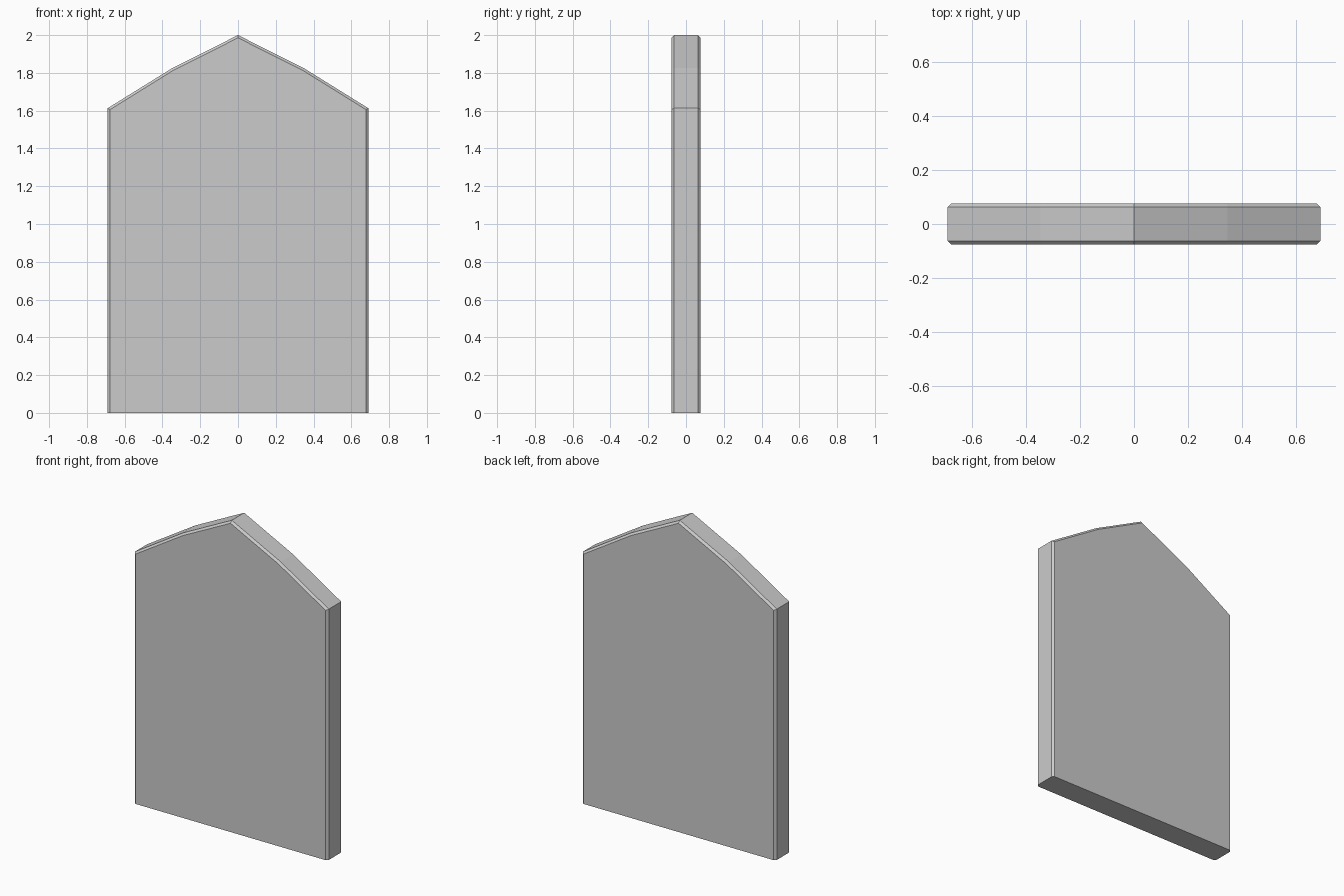
import bpy, bmesh

if "Cube" in bpy.data.objects:
    bpy.data.objects.remove(bpy.data.objects["Cube"])

HALF_T = 0.076   # half thickness
CHAMFER = 0.013

# Right half of the outline (x, z), foot to peak, then mirrored
half = [(0.69, 0.0), (0.69, 1.613), (0.347, 1.826)]
outline = half + [(0.0, 2.0)] + [(-x, z) for x, z in reversed(half)]

# Slab: front outline extruded to the back
bm = bmesh.new()
face = bm.faces.new([bm.verts.new((x, -HALF_T, z)) for x, z in outline])
ext = bmesh.ops.extrude_face_region(bm, geom=[face], use_keep_orig=True)
for v in ext["geom"]:
    if isinstance(v, bmesh.types.BMVert):
        v.co.y = HALF_T
bmesh.ops.recalc_face_normals(bm, faces=bm.faces[:])

# Chamfer the front and back rims, leaving the foot square
rims = [e for e in bm.edges
        if abs(e.verts[0].co.y - e.verts[1].co.y) < 1e-5
        and max(v.co.z for v in e.verts) > 0.01]
bmesh.ops.bevel(bm, geom=rims, offset=CHAMFER, offset_type='OFFSET',
                segments=1, profile=0.5, affect='EDGES')
bmesh.ops.recalc_face_normals(bm, faces=bm.faces[:])

mesh = bpy.data.meshes.new("pointed_slab")
bm.to_mesh(mesh)
bm.free()
bpy.context.collection.objects.link(bpy.data.objects.new("pointed_slab", mesh))
